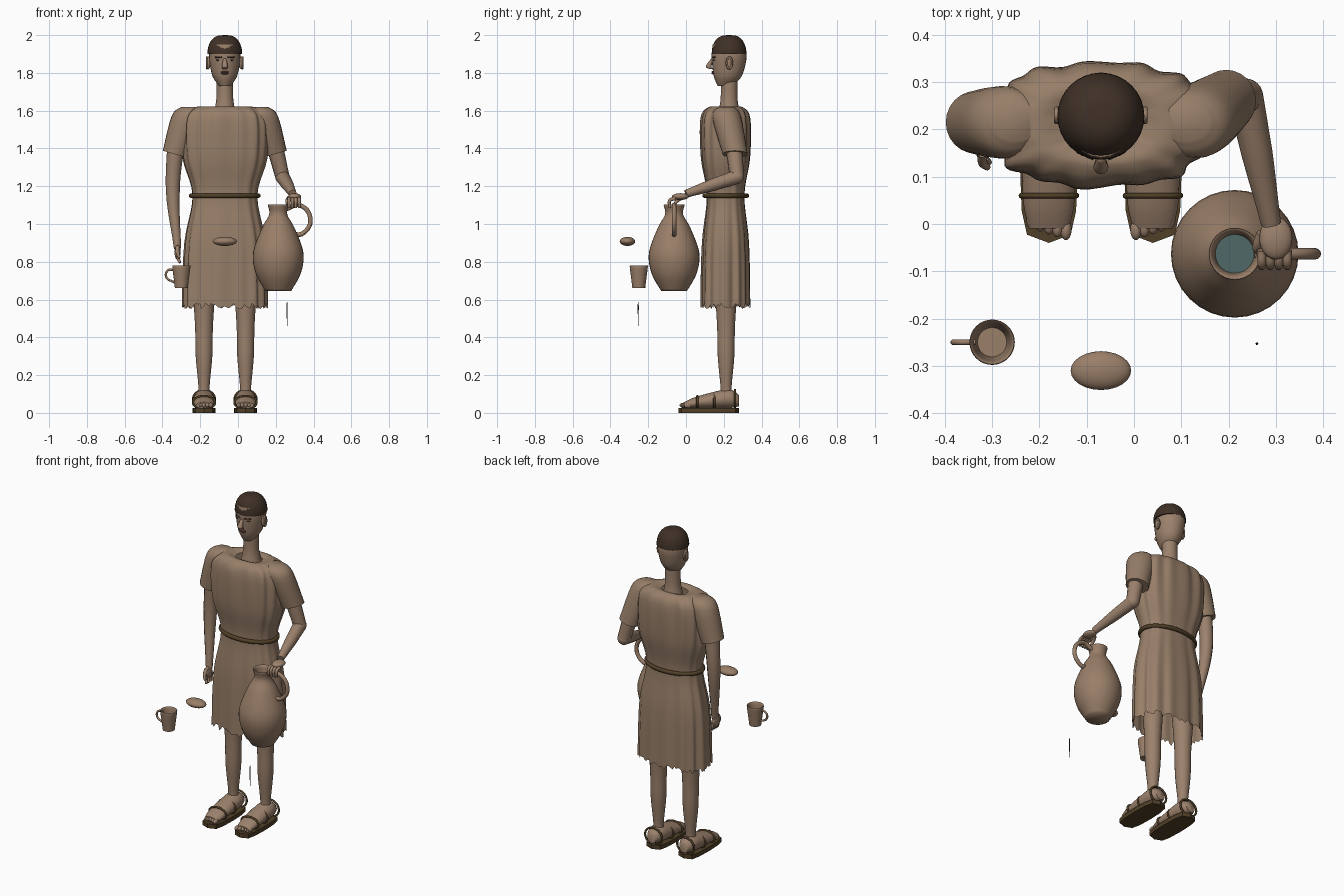
import bpy, bmesh, math, random
from mathutils import Vector

if "Cube" in bpy.data.objects:
    bpy.data.objects.remove(bpy.data.objects["Cube"])
random.seed(4)
MIDDLE = -.07
X, Y, Z = Vector((1, 0, 0)), Vector((0, 1, 0)), Vector((0, 0, 1))


def material(name, *color):
    mat = bpy.data.materials.new(name)
    mat.use_nodes = True
    mat.diffuse_color = (*color, 1)
    mat.node_tree.nodes["Principled BSDF"].inputs["Base Color"].default_value = (*color, 1)
    return mat


skin = material("skin", .33, .22, .15)
cloth = material("cloth", .31, .21, .14)
clay = material("clay", .32, .21, .14)
hair_brown = material("hair brown", .05, .03, .02)
leather = material("leather", .08, .05, .02)
water_teal = material("water teal", .08, .14, .14)
lip_brown = material("lip brown", .16, .07, .05)
metal = material("dark metal", .03, .03, .03)


def add_object(name, mesh, mat, angle=60):
    ob = bpy.data.objects.new(name, mesh)
    bpy.context.collection.objects.link(ob)
    mesh.materials.clear()
    mesh.materials.append(mat)
    bpy.ops.object.select_all(action="DESELECT")
    ob.select_set(True)
    bpy.context.view_layer.objects.active = ob
    bpy.ops.object.shade_smooth_by_angle(angle=math.radians(angle))


def add_bmesh(name, bm, mat, angle=60):
    mesh = bpy.data.meshes.new(name)
    bm.to_mesh(mesh)
    bm.free()
    add_object(name, mesh, mat, angle)


def smooth(keys, steps=5):
    """Spline through a few key rings."""
    keys = [Vector(key) for key in keys]
    keys = [keys[0], *keys, keys[-1]]
    result = []
    for a, b, c, d in zip(keys, keys[1:], keys[2:], keys[3:]):
        for step in range(steps):
            t = step / steps
            result.append(b + t / 2 * (c - a + t * (2 * a - 5 * b + 4 * c - d + t * (3 * (b - c) + d - a))))
    return result + [keys[-1]]


def bulge(value, power):
    return math.copysign(abs(value) ** power, value)


def loft(name, keys, mat, side=X, up=Y, count=24, powers=(1, 1), wave=None, lift=None, caps=True, angle=60):
    """Skin over rings, each given as x, y, z, half width and half depth."""
    bm = bmesh.new()
    loops = []
    for index, (x, y, z, width, depth) in enumerate(smooth(keys)):
        loop = []
        for k in range(count):
            turn = math.tau * k / count
            spoke = side * width * bulge(math.cos(turn), powers[0]) + up * depth * bulge(math.sin(turn), powers[1])
            if wave:
                spoke *= wave(z, turn)
            if lift:
                spoke += Z * lift(index, turn)
            loop.append(bm.verts.new(Vector((x, y, z)) + spoke))
        loops.append(loop)
    for low, high in zip(loops, loops[1:]):
        for k in range(count):
            bm.faces.new((low[k - 1], low[k], high[k], high[k - 1]))
    if caps:
        bm.faces.new(loops[0])
        bm.faces.new(loops[-1])
    bmesh.ops.recalc_face_normals(bm, faces=bm.faces)
    add_bmesh(name, bm, mat, angle)


def turned(name, x, y, profile, mat, count=32):
    loft(name, [(x, y, z, r, r) for r, z in profile], mat, count=count)


def ball(name, center, size, mat):
    bm = bmesh.new()
    bmesh.ops.create_uvsphere(bm, u_segments=24, v_segments=14, radius=1)
    bmesh.ops.scale(bm, vec=size, verts=bm.verts)
    bmesh.ops.translate(bm, vec=center, verts=bm.verts)
    add_bmesh(name, bm, mat)


def tube(name, points, radii, mat, closed=False):
    """Round rod along a smooth path; the last radius repeats."""
    curve = bpy.data.curves.new(name, "CURVE")
    curve.dimensions, curve.bevel_depth, curve.bevel_resolution = "3D", 1, 4
    curve.use_fill_caps, curve.resolution_u = True, 6
    spline = curve.splines.new("BEZIER")
    spline.bezier_points.add(len(points) - 1)
    for index, (knot, point) in enumerate(zip(spline.bezier_points, points)):
        knot.co, knot.radius = point, radii[min(index, len(radii) - 1)]
        knot.handle_left_type = knot.handle_right_type = "AUTO"
    spline.use_cyclic_u = closed
    helper = bpy.data.objects.new(name, curve)
    mesh = bpy.data.meshes.new_from_object(helper)
    bpy.data.objects.remove(helper)
    add_object(name, mesh, mat)


def band(name, center, across, upward, radius, mat, count=16):
    turns = [math.tau * k / count for k in range(count)]
    points = [Vector(center) + across * math.cos(t) + upward * math.sin(t) for t in turns]
    tube(name, points, [radius], mat, closed=True)


# Tunic: pleats deepen away from the belt, and the hem is ragged
def pleat(z, turn):
    depth = min(.05, .015 + .08 * abs(z - 1.15)) * min(1, 16 * (1.64 - z))
    return 1 + depth * (.6 * math.cos(15 * turn) + .5 * math.cos(8 * turn + 1))


def ragged(index, turn):
    return random.uniform(-.01, .02) if index == 0 else 0


outline = [(.56, .22), (.9, .21), (1.15, .17), (1.35, .22), (1.56, .22), (1.62, .15), (1.61, .08)]
loft("tunic", [(MIDDLE, .21, z, w, w * .58) for z, w in outline], cloth, count=120,
     powers=(.82, .75), wave=pleat, lift=ragged, caps=False)
band("belt", (MIDDLE, .21, 1.15), X * .178, Y * .112, .012, leather)

# Sleeves, lower at the inner edge of the hem
for name, way, hem_y in (("right_sleeve", -1, .215), ("left_sleeve", 1, .26)):
    def slant(index, turn):
        return way * math.cos(turn) * max(0, .018 - .004 * index)

    loft(name, [(MIDDLE + way * .265, hem_y, 1.37, .063, .066), (MIDDLE + way * .2, .215, 1.57, .082, .076),
                (MIDDLE + way * .18, .215, 1.62, .05, .04)], cloth, lift=slant)


# Hands: a flat palm, four fingers in a row and a thumb
def hand(name, palm, size, knuckle, spread, bends, thumb):
    ball(name + "_palm", palm, size, skin)
    for k in range(4):
        root = Vector(knuckle) + spread * k
        tube(name + "_finger", [root] + [root + Vector(bend) for bend in bends], (.01, .009, .007), skin)
    tube(name + "_thumb", thumb, (.011, .01, .007), skin)


# Right arm hangs down
tube("right_arm", [(-.33, .22, 1.42), (-.345, .22, 1.18), (-.32, .175, .87)], (.045, .037, .019), skin)
hand("right", (-.32, .165, .85), (.016, .034, .04), (-.317, .14, .84), Y * .018,
     [(0, 0, -.02), (.01, -.01, -.045)], [(-.32, .15, .88), (-.32, .13, .85), (-.31, .12, .82)])

# Left arm bends forward to grip the jug handle
elbow = (.235, .27, 1.25)
tube("left_upper_arm", [(.19, .25, 1.43), elbow], (.045, .038), skin)
ball("left_elbow", elbow, (.038, .038, .038), skin)
tube("left_forearm", [elbow, (.26, .15, 1.21), (.29, 0, 1.16)], (.038, .033, .021), skin)
hand("left", (.3, -.03, 1.145), (.035, .045, .018), (.27, -.055, 1.135), X * .018,
     [(0, -.03, -.01), (0, -.03, -.05)], [(.27, -.02, 1.14), (.26, -.05, 1.12), (.265, -.06, 1.1)])

# Neck and head, narrowing to the chin
turned("neck", MIDDLE, .228, [(.06, 1.58), (.045, 1.66), (.044, 1.78)], skin)
loft("head", [(MIDDLE, .195 + w * .4, z, w, w + .009) for z, w in
              [(1.73, .03), (1.78, .064), (1.85, .08), (1.9, .083), (1.95, .075)]], skin)
arc = [math.pi / 2 * k / 8 for k in range(9)]
turned("hair", MIDDLE, .228, [(.092 * abs(math.cos(t)) ** .7, 1.9 + .1 * math.sin(t)) for t in arc], hair_brown)
loft("nose", [(MIDDLE, .14, 1.875, .008, .008), (MIDDLE, .12, 1.835, .016, .015),
              (MIDDLE, .135, 1.82, .012, .01)], skin, count=12)
for z in (1.797, 1.805):
    ball("lip", (MIDDLE, .145, z), (.021, .01, .005), lip_brown)
for way in (-1, 1):
    ball("ear", (MIDDLE + way * .087, .228, 1.853), (.012, .018, .034), skin)
    band("ear_rim", (MIDDLE + way * .094, .23, 1.853), Y * .014, Z * .03, .005, skin)
    ball("eye", (MIDDLE + way * .033, .151, 1.868), (.013, .008, .005), hair_brown)
    tube("eyebrow", [(MIDDLE + way * .015, .138, 1.884), (MIDDLE + way * .05, .154, 1.883)], [.004], hair_brown)

# Legs, feet and strapped sandals
for name, way in (("right", -1), ("left", 1)):
    x = MIDDLE + way * .11
    turned(name + "_leg", x, .212, [(.036, .08), (.029, .13), (.044, .3), (.047, .45), (.056, .6), (.075, .9)], skin)
    loft(name + "_foot", [(x, .28, .065, .03, .03), (x, .22, .075, .054, .05), (x, .06, .055, .055, .032),
                          (x, -.01, .04, .042, .017)], skin, up=Z)
    for k in range(5):
        ball(name + "_toe", (x - way * (.036 - .018 * k), .006 * k - .012, .04), (.012, .022, .014), skin)
    loft(name + "_sole", [(x, .12, 0, .061, .16), (x, .12, .026, .061, .16)], leather, count=12,
         powers=(.4, .8), angle=30)
    for y in (.06, .15, .26):
        height = .03 + .08 * y
        band(name + "_strap", (x, y, height + .02), X * .058, Z * height, .006, leather)

# Water jug with a looped handle
jug_x, jug_y = .213, -.063
turned("jug", jug_x, jug_y, [(.068, .645), (.12, .74), (.133, .85), (.086, .98), (.048, 1.05), (.055, 1.1),
                             (.045, 1.09), (.04, 1.05)], clay)
turned("jug_water", jug_x, jug_y, [(.041, 1.055), (.041, 1.06)], water_teal)
tube("jug_handle", [(jug_x + out, jug_y, z) for out, z in
                    [(.045, 1.08), (.11, 1.1), (.17, 1.03), (.13, .95), (.08, .945)]], [.012], clay)

# Cup with a small handle
cup_x, cup_y = -.3, -.25
turned("cup", cup_x, cup_y, [(.034, .66), (.04, .71), (.048, .775), (.041, .77), (.035, .72), (.031, .68)], clay)
tube("cup_handle", [(cup_x - out, cup_y, z) for out, z in
                    [(.035, .755), (.07, .755), (.08, .72), (.035, .69)]], [.006], clay)

# Bread loaf and needle
ball("bread_loaf", (MIDDLE, -.31, .908), (.064, .041, .024), clay)
turned("needle", .26, -.253, [(.001, .46), (.003, .56), (.001, .586)], metal, 8)
